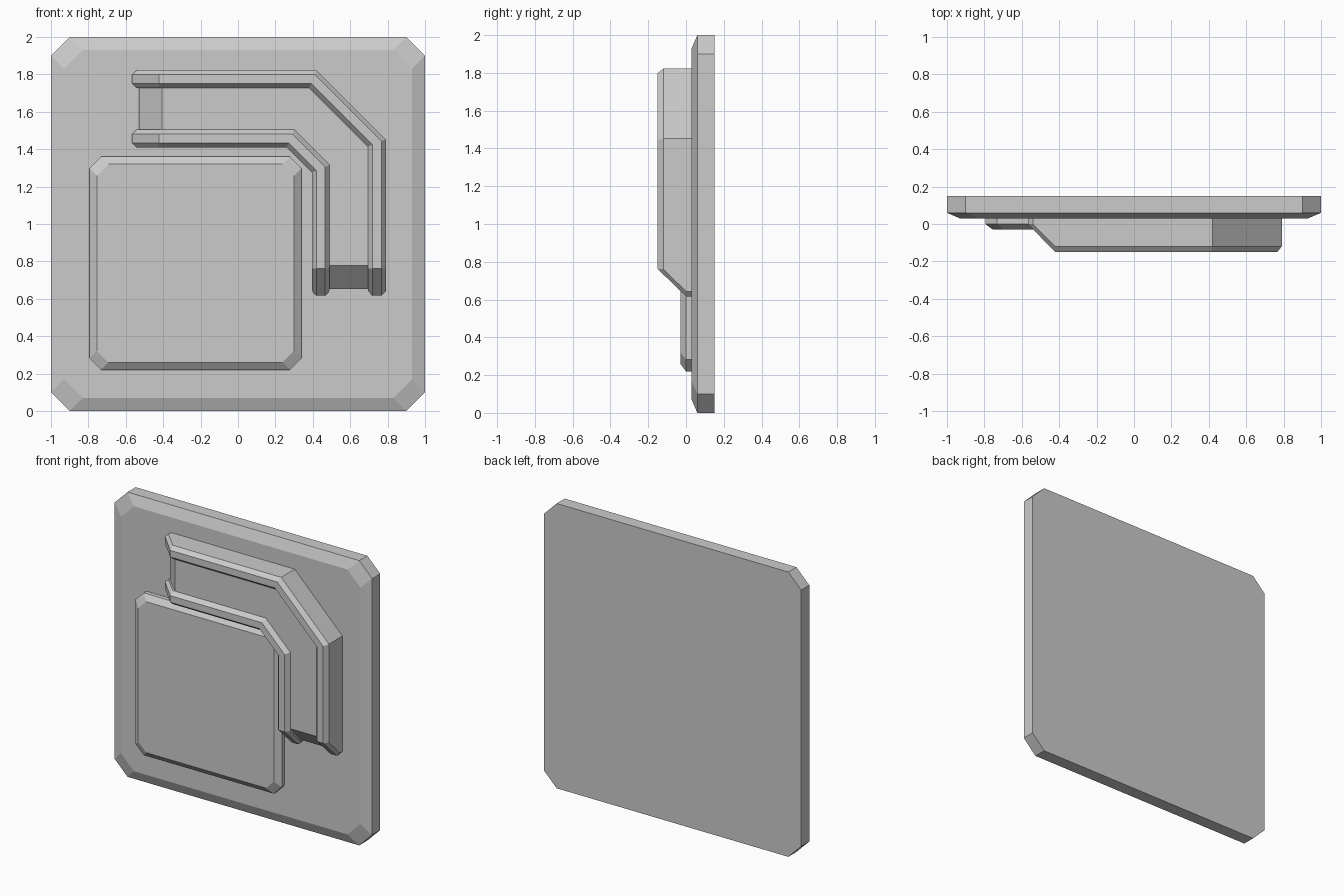
import bpy, bmesh

if "Cube" in bpy.data.objects:
    bpy.data.objects.remove(bpy.data.objects["Cube"])


def loft(name, rings):
    """Skin closed rings of points and cap both ends."""
    bm = bmesh.new()
    rows = [[bm.verts.new(p) for p in ring] for ring in rings]
    n = len(rows[0])
    for a, b in zip(rows, rows[1:]):
        for i in range(n):
            j = (i + 1) % n
            bm.faces.new((a[i], a[j], b[j], b[i]))
    bm.faces.new(rows[0])
    bm.faces.new(rows[-1])
    bmesh.ops.remove_doubles(bm, verts=bm.verts, dist=1e-5)
    bmesh.ops.recalc_face_normals(bm, faces=bm.faces)
    mesh = bpy.data.meshes.new(name)
    bm.to_mesh(mesh)
    bm.free()
    obj = bpy.data.objects.new(name, mesh)
    bpy.context.collection.objects.link(obj)
    return obj


def octagon(x0, x1, z0, z1, c, y):
    """Rectangle with cut corners in the xz plane."""
    return [(x, y, z) for x, z in (
        (x0 + c, z0), (x1 - c, z0), (x1, z0 + c), (x1, z1 - c),
        (x1 - c, z1), (x0 + c, z1), (x0, z1 - c), (x0, z0 + c))]


def plate(name, x0, x1, z0, z1, cut, inset, y_back, y_edge, y_front):
    i = inset
    loft(name, [octagon(x0, x1, z0, z1, cut, y_back),
                octagon(x0, x1, z0, z1, cut, y_edge),
                octagon(x0 + i, x1 - i, z0 + i, z1 - i, cut, y_front)])


def bent_sweep(name, corner_a, corner_b, x_start, z_end, stations):
    """Sweep profiles of (inward offset, y) along a path with two 45 degree bends.
    stations: (distance from the end, profile), used at both ends."""
    (ax, az), (bx, bz) = corner_a, corner_b
    k = 0.414
    full = stations[-1][1]
    rings = [[(x_start + s, y, az - d) for d, y in prof] for s, prof in stations]
    rings.append([(ax - k * d, y, az - d) for d, y in full])
    rings.append([(bx - d, y, bz - k * d) for d, y in full])
    rings += [[(bx - d, y, z_end + s) for d, y in prof]
              for s, prof in reversed(stations)]
    loft(name, rings)


def rail_profile(lo, hi, lo2, hi2, y_shoulder, y_front):
    return [(lo, 0.03), (lo, y_shoulder), (lo2, y_front),
            (hi2, y_front), (hi, y_shoulder), (hi, 0.03)]


# Back plate and raised square panel
plate("back_plate", -1, 1, 0, 2, 0.10, 0.07, 0.15, 0.06, 0.03)
plate("square_panel", -0.795, 0.34, 0.22, 1.36, 0.062, 0.04, 0.03, 0.0, -0.03)

# Bevelled rails with sloped, chamfered ends
w, b = 0.095, 0.024
rail = [(0.0, rail_profile(b, w - b, b, w - b, 0.0, 0.0)),
        (0.026, rail_profile(0, w, b, w - b, 0.0, -0.027)),
        (0.145, rail_profile(0, w, b, w - b, -0.12, -0.15))]
bent_sweep("outer_rail", (0.42, 1.823), (0.79, 1.453), -0.567, 0.617, rail)
bent_sweep("inner_rail", (0.30, 1.505), (0.49, 1.315), -0.567, 0.617, rail)

# Channel floor between the rails
floor = [(0.0, [(0.05, 0.03), (0.05, 0.0), (0.35, 0.0), (0.35, 0.03)]),
         (0.124, [(0.05, 0.03), (0.05, -0.12), (0.35, -0.12), (0.35, 0.03)])]
bent_sweep("channel_floor", (0.42, 1.823), (0.79, 1.453), -0.53, 0.655, floor)
